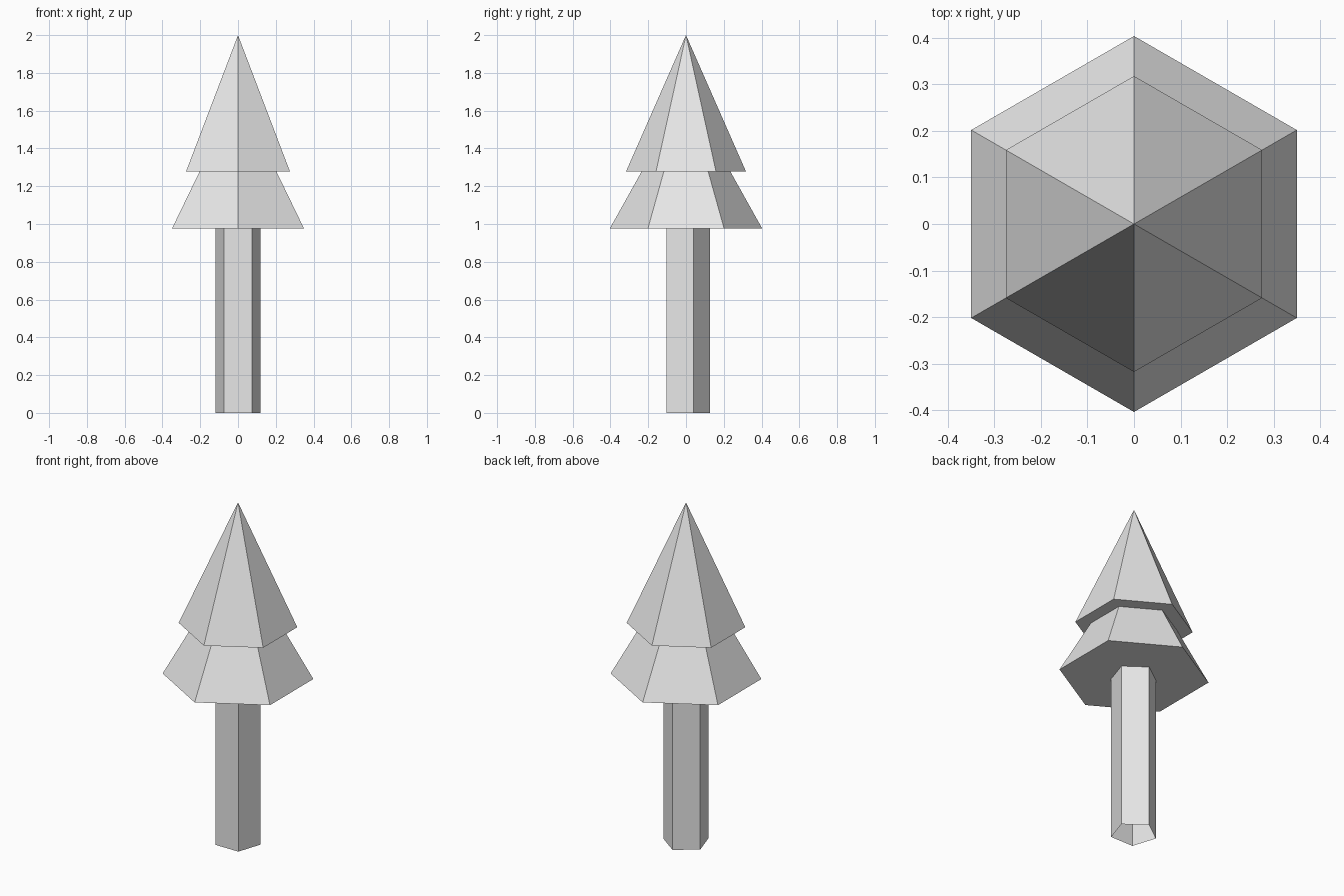
import bpy
import bmesh
from math import pi, sin, cos

cube = bpy.data.objects.get("Cube")
if cube:
    bpy.data.objects.remove(cube, do_unlink=True)

grey = bpy.data.materials.new("light_grey")
grey.use_nodes = True
colour = (0.8, 0.8, 0.8, 1)
grey.diffuse_color = colour
grey.node_tree.nodes["Principled BSDF"].inputs["Base Color"].default_value = colour


def add_object(name, bm):
    mesh = bpy.data.meshes.new(name)
    bm.normal_update()
    bm.to_mesh(mesh)
    bm.free()
    mesh.materials.append(grey)
    obj = bpy.data.objects.new(name, mesh)
    bpy.context.collection.objects.link(obj)


def ring(bm, sides, radius, z):
    # Regular polygon with one corner pointing to the back
    angles = [pi / 2 + 2 * pi * i / sides for i in range(sides)]
    return [bm.verts.new((radius * cos(a), radius * sin(a), z)) for a in angles]


def foliage_tier(name, radius, bottom, height):
    # Six-sided pyramid with a closed underside
    bm = bmesh.new()
    base = ring(bm, 6, radius, bottom)
    tip = bm.verts.new((0, 0, bottom + height))
    for a, b in zip(base, base[1:] + base[:1]):
        bm.faces.new((a, b, tip))
    bm.faces.new(base[::-1])
    add_object(name, bm)


def open_trunk(name, radius, top):
    # Five-sided tube without end caps
    bm = bmesh.new()
    low, high = ring(bm, 5, radius, 0), ring(bm, 5, radius, top)
    for i in range(5):
        j = (i + 1) % 5
        bm.faces.new((low[i], low[j], high[j], high[i]))
    add_object(name, bm)


open_trunk("trunk", 0.126, 0.98)
foliage_tier("lower_foliage", 0.404, 0.975, 0.723)
foliage_tier("upper_foliage", 0.318, 1.277, 0.723)
